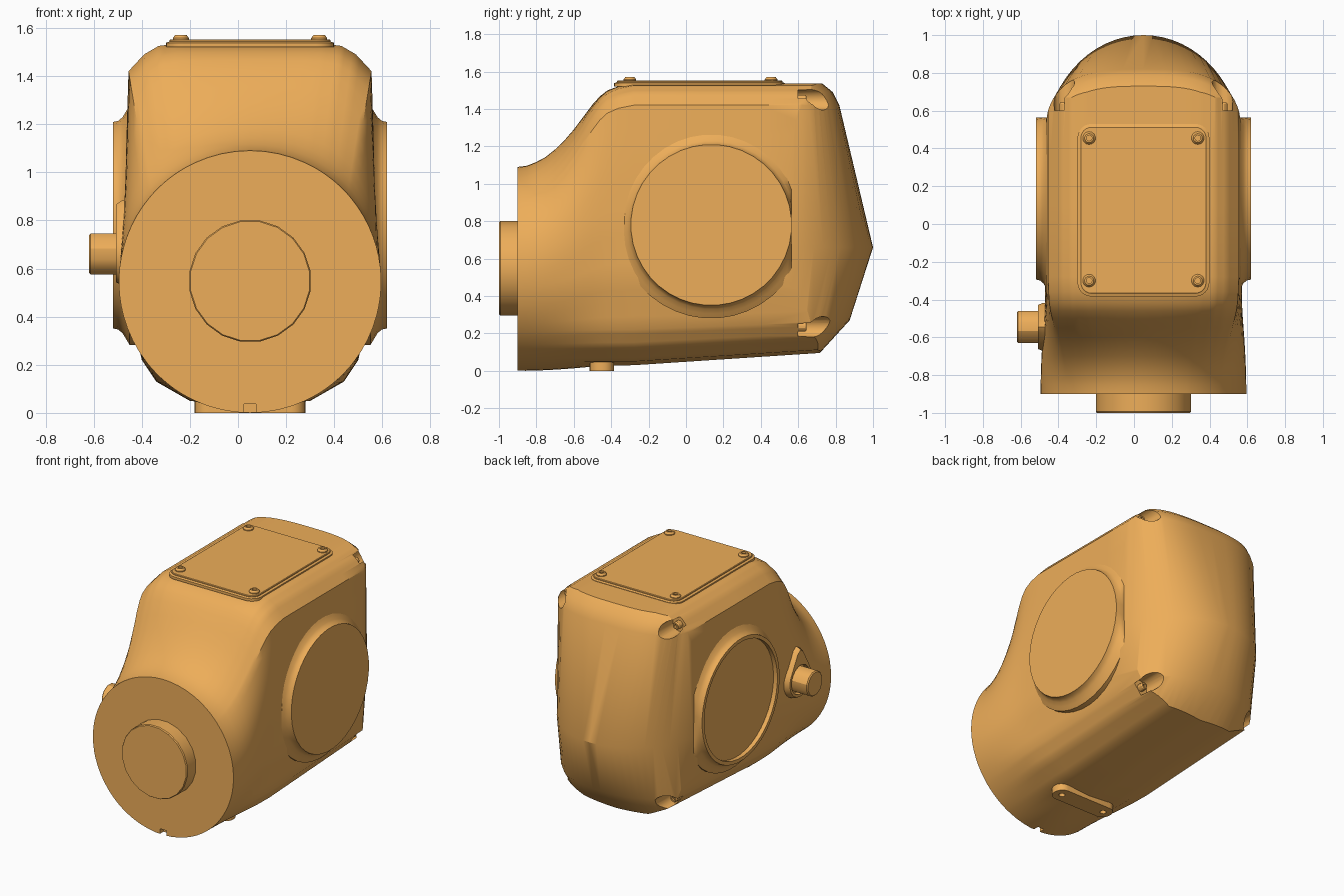
import bpy, bmesh
from math import sin, cos, pi, radians

if "Cube" in bpy.data.objects:
    bpy.data.objects.remove(bpy.data.objects["Cube"])

CX = 0.05  # symmetry plane of the housing
orange = bpy.data.materials.new("orange_paint")
orange.diffuse_color = (0.85, 0.42, 0.10, 1)
orange.use_nodes = True
orange.node_tree.nodes["Principled BSDF"].inputs["Base Color"].default_value = orange.diffuse_color


def loft(name, rings):
    """Skin a list of equal-length closed rings and cap both ends."""
    bm = bmesh.new()
    vs = [[bm.verts.new(p) for p in r] for r in rings]
    n = len(rings[0])
    for a, b in zip(vs, vs[1:]):
        for i in range(n):
            j = (i + 1) % n
            bm.faces.new((a[i], a[j], b[j], b[i]))
    bm.faces.new(vs[0][::-1])
    bm.faces.new(vs[-1])
    bmesh.ops.recalc_face_normals(bm, faces=bm.faces)
    me = bpy.data.meshes.new(name)
    bm.to_mesh(me)
    bm.free()
    ob = bpy.data.objects.new(name, me)
    bpy.context.collection.objects.link(ob)
    me.materials.append(orange)
    return ob


def lathe(name, profile, centre, axis, n=24, clip_y=None):
    """Round part: profile of (radius, position along axis)."""
    rings = []
    for r, h in profile:
        ring = []
        for i in range(n):
            a = 2 * pi * (i + 0.5) / n
            u, v = centre[0] + r * cos(a), centre[1] + r * sin(a)
            p = {'x': (h, u, v), 'y': (u, h, v), 'z': (u, v, h)}[axis]
            if clip_y is not None:
                p = (p[0], min(p[1], clip_y), p[2])
            ring.append(p)
        rings.append(ring)
    return loft(name, rings)


def rounded_rect(hx, hy, r, cy, z, steps=6):
    pts = []
    for k, (sx, sy) in enumerate(((1, 1), (-1, 1), (-1, -1), (1, -1))):
        for i in range(steps + 1):
            a = (k + i / steps) * pi / 2
            pts.append((CX + sx * (hx - r) + r * cos(a), cy + sy * (hy - r) + r * sin(a), z))
    return pts


def boolean(ob, cutter, op='DIFFERENCE'):
    m = ob.modifiers.new("cut", 'BOOLEAN')
    m.object, m.operation, m.solver = cutter, op, 'EXACT'
    bpy.context.view_layer.objects.active = ob
    bpy.ops.object.modifier_apply(modifier=m.name)


def remove(ob):
    bpy.data.objects.remove(ob, do_unlink=True)


# Housing: round front flange blending into a chamfered box section
rear = [(0, 1.535), (.30, 1.535), (.38, 1.525), (.44, 1.49), (.505, 1.42), (.515, 1.1),
        (.52, .8), (.51, .5), (.45, .22), (.39, .13), (.25, .05), (0, .03)]
angles = [0, 25, 35, 42, 50, 70, 88, 105, 128, 141, 155, 180]
half = []
for k in range(len(rear) - 1):
    for s in range(4):
        t = s / 4
        half.append((angles[k] + t * (angles[k + 1] - angles[k]),
                     rear[k][0] + t * (rear[k + 1][0] - rear[k][0]),
                     rear[k][1] + t * (rear[k + 1][1] - rear[k][1])))
half.append((180, *rear[-1]))


def section(y, f):
    pts = []
    for a, rx, rz in half:
        a = radians(a)
        rz += .07 * max(0, y + .28) * max(0, 1 - rz / .5)   # belly rises to the back
        pts.append((.545 * sin(a) * (1 - f) + rx * f, (.545 + .545 * cos(a)) * (1 - f) + rz * f))
    return ([(CX + x, y, z) for x, z in pts] +
            [(CX - x, y, z) for x, z in pts[-2:0:-1]])


stations = [(-.9, 0), (-.85, .015), (-.8, .06), (-.75, .12), (-.7, .21), (-.65, .32), (-.6, .45),
            (-.55, .60), (-.5, .75), (-.46, .85), (-.42, .92), (-.36, .97), (-.28, 1),
            (.1, 1), (.4, 1), (.7, 1), (1.1, 1)]
housing = loft("housing", [section(y, f) for y, f in stations])

# Rounded back wall: stacked plan curves (z, back y, half width, roundness)
levels = [(-.1, .54, .525, 2.3), (.1, .72, .525, 2.3), (.27, .875, .525, 2.2), (.66, 1.0, .525, 2),
          (1.42, .82, .525, 3), (1.49, .785, .50, 3), (1.535, .73, .47, 3), (1.7, .5, .47, 3)]
rings = []
for z, yb, a, n in levels:
    ring = [(CX + .7, .3, z)]
    for i in range(33):
        t = pi * i / 32
        c, s = cos(t), max(sin(t), 0)
        ring.append((CX + a * abs(c) ** (2 / n) * (1 if c > 0 else -1),
                     .4 + (yb - .4) * s ** (2 / n), z))
    rings.append(ring + [(CX - .7, .3, z), (CX - .7, -1.5, z), (CX + .7, -1.5, z)])
back = loft("back_envelope", rings)
boolean(housing, back, 'INTERSECT')
remove(back)

# Corner bolt pockets and their bolts
for side in (-1, 1):
    for hx, z, tag in ((.42, 1.45, "upper"), (.40, .235, "lower")):
        x = CX + side * hx
        cut = lathe("pocket_cutter", [(.052, .6), (.062, .95)], (x, z), 'y')
        boolean(housing, cut)
        remove(cut)
        lathe(f"{tag}_corner_bolt", [(.026, .58), (.026, .635), (.021, .643), (.012, .643),
                                     (.012, .625)], (x, z), 'y', 12)

# Locating notch in the front flange
notch = loft("notch_cutter", [[(CX + sx * .025, y, z) for sx, z in
             ((-1, -.05), (1, -.05), (1, .037), (-1, .037))] for y in (-.95, -.86)])
boolean(housing, notch)
remove(notch)

# Teardrop collar and stub on the left side
drop = [(-.545 + .12 * cos(a), .66 + .12 * sin(a)) for a in
        [radians(150 + 240 * i / 20) for i in range(21)]] + [(-.515, .85), (-.545, .87), (-.575, .85)]
collar = loft("stub_collar", [[(x, -.545 + (y + .545) * k, .68 + (z - .68) * k) for y, z in drop]
                              for x, k in ((-.42, 1.12), (-.485, 1.06), (-.507, .98))])
cut = lathe("stub_cutter", [(.1, -.7), (.1, -.475)], (-.545, .66), 'x')
boolean(housing, cut)
boolean(collar, cut)
remove(cut)
lathe("side_stub", [(.0875, -.40), (.0875, -.613), (.08, -.62)], (-.545, .66), 'x', 12)

# Large round side bosses with flared bases; the left one is recessed
flare = [(.50, .35), (.50, .50), (.475, .515), (.45, .53), (.435, .548), (.43, .57)]
lathe("right_boss", [(r, CX + h) for r, h in flare], (.135, .78), 'x', 40, .565)
lathe("left_boss", [(r, CX - h) for r, h in flare + [(.405, .57), (.405, .54)]],
      (.135, .78), 'x', 40, .565)

# Front shaft
lathe("front_shaft", [(.255, -.88), (.255, -.993), (.25, -1.0)], (CX, .548), 'y', 20)

# Top cover plate and screws
loft("cover_plate", [rounded_rect(.335 + o, .443 + o, .06 + o, .073, z) for o, z in
                     ((.014, 1.52), (.014, 1.538), (0, 1.543), (0, 1.549), (-.004, 1.552))])
for sx in (-1, 1):
    for y in (-.30, .455):
        lathe("cover_screw", [(.034, 1.54), (.034, 1.558), (.024, 1.571), (.015, 1.571),
                              (.015, 1.558)], (CX + sx * .2875, y), 'z', 14)

# Two-hole tab under the belly
tab = loft("belly_tab", [rounded_rect(.23, .065, .06, -.45, z) for z in (0, .08)])
for sx in (-1, 1):
    cut = lathe("hole_cutter", [(.02, -.05), (.02, .03)], (CX + sx * .17, -.45), 'z', 12)
    boolean(tab, cut)
    remove(cut)

# Smooth shading with crisp edges
bpy.ops.object.select_all(action='SELECT')
bpy.context.view_layer.objects.active = housing
bpy.ops.object.shade_smooth_by_angle(angle=radians(30))
